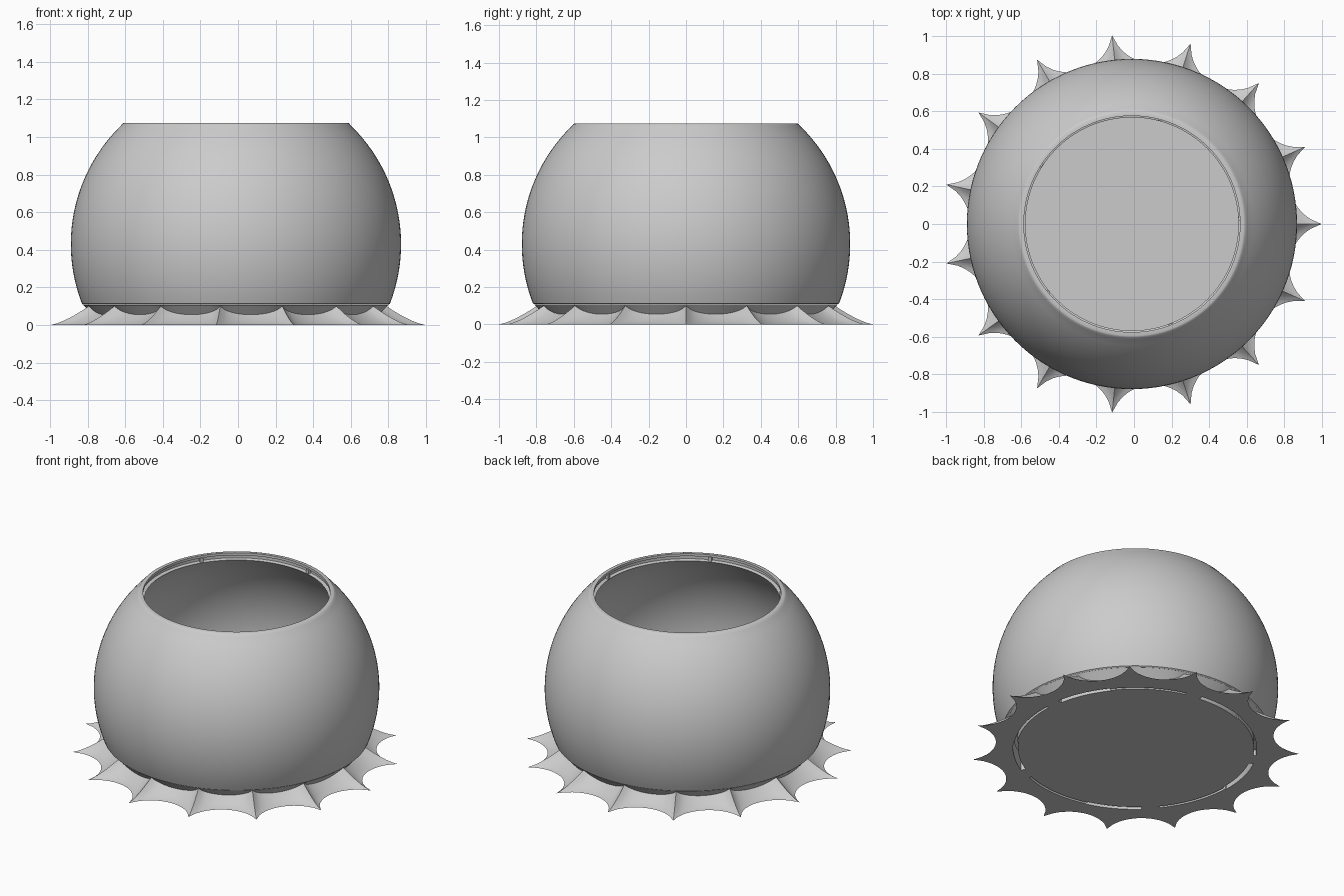
import bpy, bmesh, math

if "Cube" in bpy.data.objects:
    bpy.data.objects.remove(bpy.data.objects["Cube"])

CX = -0.011            # axis of the round parts
SPIKES = 15
TAU = 2 * math.pi

grey = bpy.data.materials.new("light_grey")
grey.diffuse_color = (0.6, 0.6, 0.6, 1)
grey.use_nodes = True
grey.node_tree.nodes["Principled BSDF"].inputs["Base Color"].default_value = grey.diffuse_color


def finish(bm, name, smooth=True):
    bmesh.ops.remove_doubles(bm, verts=bm.verts, dist=1e-5)
    bmesh.ops.recalc_face_normals(bm, faces=bm.faces)
    me = bpy.data.meshes.new(name)
    bm.to_mesh(me)
    bm.free()
    me.materials.append(grey)
    ob = bpy.data.objects.new(name, me)
    bpy.context.collection.objects.link(ob)
    ob.location.x = CX
    if smooth:
        bpy.ops.object.select_all(action='DESELECT')
        ob.select_set(True)
        bpy.context.view_layer.objects.active = ob
        bpy.ops.object.shade_smooth_by_angle(angle=math.radians(30))
    return ob


def sweep(bm, profile, a0, a1, steps):
    """Turn a closed (r, z) profile about z; part turns get end caps."""
    full = a1 - a0 > TAU - 1e-4
    rings = []
    for i in range(steps if full else steps + 1):
        a = a0 + (a1 - a0) * i / steps
        rings.append([bm.verts.new((r * math.cos(a), r * math.sin(a), z)) for r, z in profile])
    n = len(profile)
    for i in range(steps):
        p, q = rings[i], rings[(i + 1) % len(rings)]
        for j in range(n):
            k = (j + 1) % n
            bm.faces.new((p[j], q[j], q[k], p[k]))
    if not full:
        bm.faces.new(rings[0])
        bm.faces.new(rings[-1])


def box_profile(r0, r1, z0, z1):
    return [(r0, z0), (r1, z0), (r1, z1), (r0, z1)]


def arc(radius, z0, z1, n):
    """Points on a sphere centred at z = 0.43."""
    zs = [z0 + (z1 - z0) * i / n for i in range(n + 1)]
    return [(math.sqrt(radius ** 2 - (z - 0.43) ** 2), z) for z in zs]


# Bowl: truncated spherical shell with a grooved rim
outer = arc(0.878, 0.113, 1.06, 28)
rim = [(0.602, 1.072), (0.595, 1.075), (0.575, 1.075), (0.575, 1.058),
       (0.588, 1.058), (0.588, 1.035)]
inner = arc(0.825, 1.03, 0.108, 24)
bm = bmesh.new()
sweep(bm, [(0.811, 0.108)] + outer + rim + inner, 0, TAU, 120)
finish(bm, "bowl")

# Rim stops: five small blocks in the groove
bm = bmesh.new()
for k in range(5):
    a = math.radians(3 + 72 * k)
    sweep(bm, box_profile(0.568, 0.592, 1.03, 1.062), a - 0.02, a + 0.02, 2)
finish(bm, "rim_stops", False)


# Spiked base: concave scallops between sharp tips, flaring to the ground
def outline(a):
    step = TAU / SPIKES
    off = (a + step / 2) % step - step / 2          # angle from nearest tip
    b = step / 2 - abs(off)                         # angle from nearest valley
    cr, rad = 0.86 + 0.237, 0.237                   # scallop circle
    return cr * math.cos(b) - math.sqrt(max(0, rad ** 2 - (cr * math.sin(b)) ** 2))


bm = bmesh.new()
tip = outline(0)
seg = SPIKES * 16
rings = []
for i in range(seg):
    a = TAU * i / seg
    ro = outline(a)
    t = (ro - 0.86) / (tip - 0.86)
    h, ri = 0.055 + 0.045 * t, 0.765 + 0.035 * t
    pts = [(ro + (ri - ro) * s / 6, h * (s / 6) ** 1.4) for s in range(7)]
    pts.append((0.811, 0.107))                      # undercut neck
    rings.append([bm.verts.new((r * math.cos(a), r * math.sin(a), z)) for r, z in pts])
for i in range(seg):
    p, q = rings[i], rings[(i + 1) % seg]
    for j in range(len(p) - 1):
        bm.faces.new((p[j], q[j], q[j + 1], p[j + 1]))
bm.faces.new([r[0] for r in rings])                 # underside
bm.faces.new([r[-1] for r in rings])                # floor
base = finish(bm, "spiked_base")

# Five twist-lock slots: a wide through part, then a narrow shallow part
for name, r0, r1, top, s0, s1 in (("wide_slot_cutter", 0.722, 0.752, 0.15, 11, 38),
                                  ("narrow_slot_cutter", 0.730, 0.746, 0.04, 37, 75)):
    bm = bmesh.new()
    for k in range(5):
        sweep(bm, box_profile(r0, r1, -0.05, top),
              math.radians(s0 + 72 * k), math.radians(s1 + 72 * k), 12)
    cutter = finish(bm, name, False)
    cutter.hide_render = True
    cutter.hide_set(True)
    mod = base.modifiers.new(name, 'BOOLEAN')
    mod.operation = 'DIFFERENCE'
    mod.solver = 'EXACT'
    mod.object = cutter
